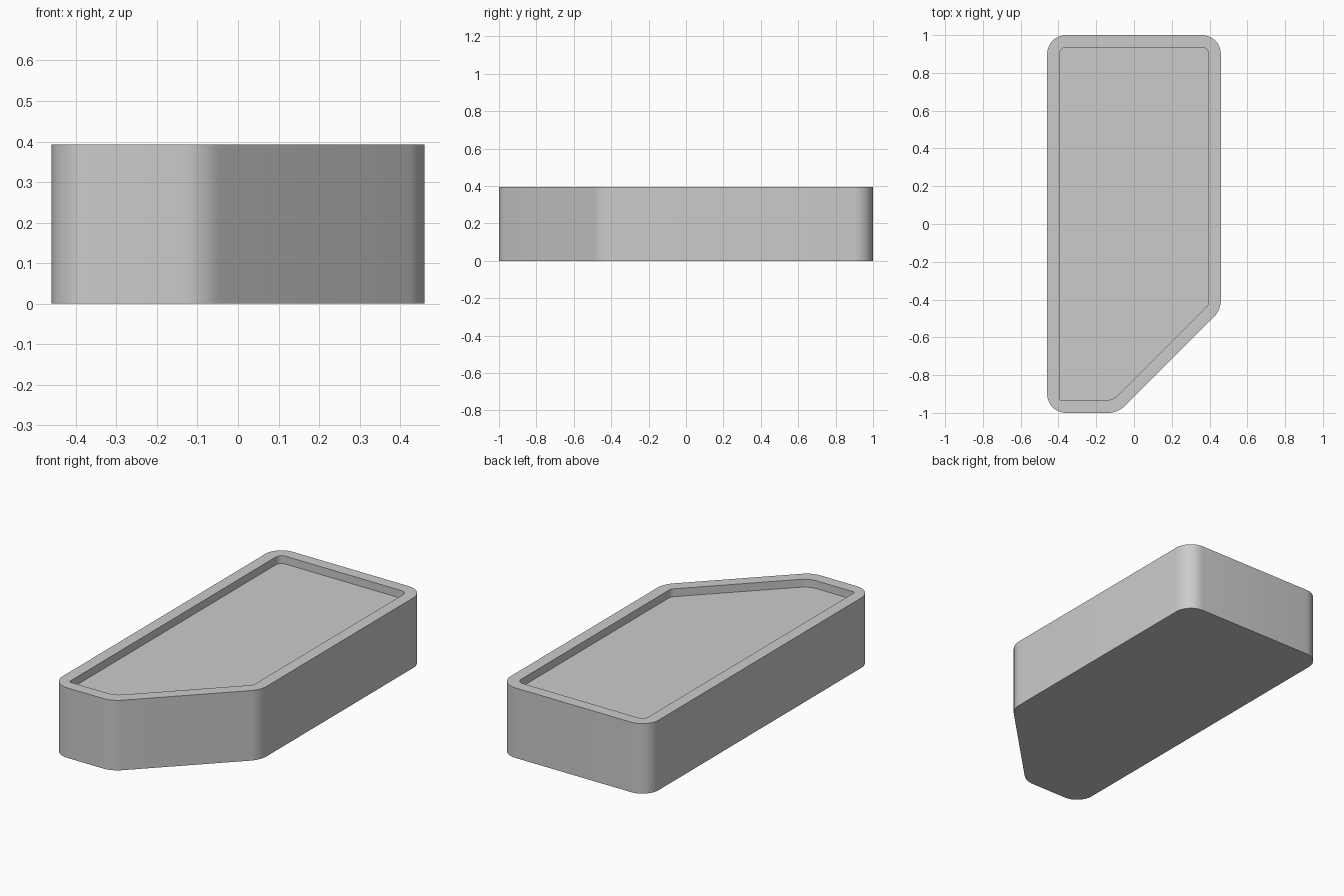
import bpy, bmesh, math
from mathutils import Vector

if "Cube" in bpy.data.objects:
    bpy.data.objects.remove(bpy.data.objects["Cube"])

HEIGHT, DEPTH, SEG = 0.393, 0.044, 8


def rounded(corners):
    """Round each (x, y, radius) corner of a convex outline."""
    pts = []
    n = len(corners)
    for i, (x, y, r) in enumerate(corners):
        p = Vector((x, y))
        a = (Vector(corners[i - 1][:2]) - p).normalized()
        b = (Vector(corners[(i + 1) % n][:2]) - p).normalized()
        half = a.angle(b) / 2
        centre = p + (a + b).normalized() * (r / math.sin(half))
        start = p + a * (r / math.tan(half)) - centre
        sweep = math.pi - 2 * half
        for k in range(SEG + 1):
            t = sweep * k / SEG
            c, s = math.cos(t), math.sin(t)
            pts.append(centre + Vector((start.x * c - start.y * s,
                                        start.x * s + start.y * c)))
    return pts


# Outlines, counter-clockwise, with one clipped corner
outer = rounded([(-0.46, -1, 0.1), (-0.085, -1, 0.13), (0.46, -0.455, 0.13),
                 (0.46, 1, 0.1), (-0.46, 1, 0.1)])
inner = rounded([(-0.395, -0.935, 0.012), (-0.112, -0.935, 0.11),
                 (0.395, -0.428, 0.04), (0.395, 0.935, 0.035),
                 (-0.395, 0.935, 0.035)])

# Tray: base, outer wall, rim, recess wall and recessed floor
bm = bmesh.new()
loops = [[bm.verts.new((p.x, p.y, z)) for p in outline]
         for outline, z in ((outer, 0), (outer, HEIGHT),
                            (inner, HEIGHT), (inner, HEIGHT - DEPTH))]
for lo, hi in zip(loops, loops[1:]):
    for i in range(len(lo)):
        j = (i + 1) % len(lo)
        bm.faces.new((lo[i], lo[j], hi[j], hi[i]))
bm.faces.new(loops[0][::-1])
bm.faces.new(loops[-1])
bm.normal_update()
mesh = bpy.data.meshes.new("clipped_corner_tray")
bm.to_mesh(mesh)
bm.free()
tray = bpy.data.objects.new("clipped_corner_tray", mesh)
bpy.context.collection.objects.link(tray)
bpy.context.view_layer.objects.active = tray
tray.select_set(True)
bpy.ops.object.shade_smooth_by_angle(angle=math.radians(30))
